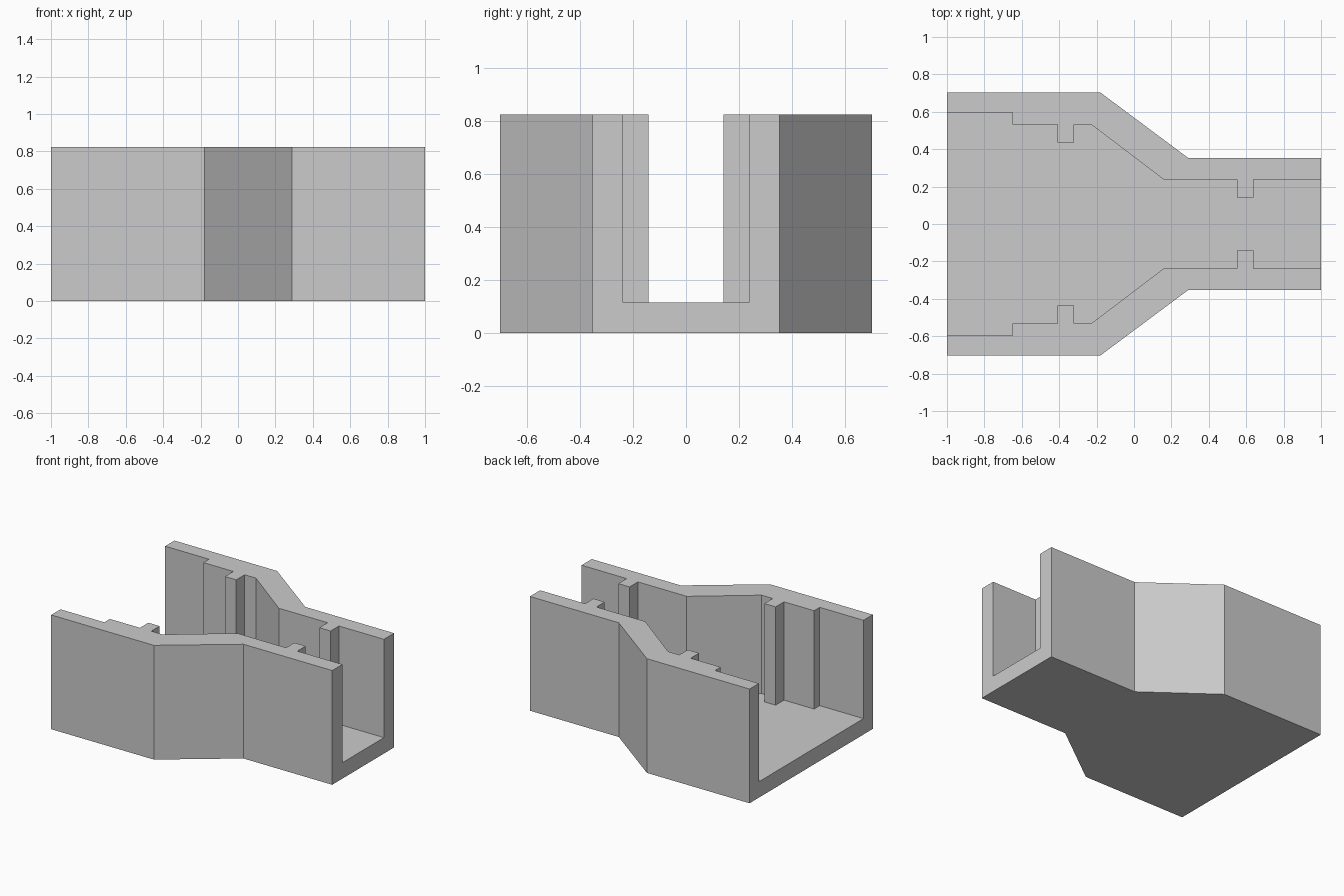
import bpy
import bmesh

if "Cube" in bpy.data.objects:
    bpy.data.objects.remove(bpy.data.objects["Cube"], do_unlink=True)

HEIGHT, FLOOR = 0.825, 0.115

# Plan outlines of one wall, from the wide end to the narrow end
outer = [(-1, 0.703), (-0.18, 0.703), (0.29, 0.353), (1, 0.353)]


def rib(x0, x1, wall_y, tip_y):
    """Square rib standing proud of the wall's inner face."""
    return [(x0, wall_y), (x0, tip_y), (x1, tip_y), (x1, wall_y)]


inner = ([(-1, 0.597), (-0.65, 0.597), (-0.65, 0.533)]
         + rib(-0.41, -0.32, 0.533, 0.437)
         + [(-0.23, 0.533), (0.16, 0.237)]
         + rib(0.55, 0.64, 0.237, 0.142)
         + [(1, 0.237)])

# Concrete material
mat = bpy.data.materials.new("light_grey")
mat.use_nodes = True
grey = (0.6, 0.6, 0.6, 1)
mat.diffuse_color = grey
mat.node_tree.nodes["Principled BSDF"].inputs["Base Color"].default_value = grey

bm = bmesh.new()


def row(path, side, z):
    return [bm.verts.new((x, side * y, z)) for x, y in path]


def strip(low, high):
    for i in range(len(low) - 1):
        bm.faces.new((low[i], low[i + 1], high[i + 1], high[i]))


# Both walls: outer face, inner face with ribs, and top
walls = []
for side in (1, -1):
    base, crest = row(outer, side, 0), row(outer, side, HEIGHT)
    foot, lip = row(inner, side, FLOOR), row(inner, side, HEIGHT)
    strip(base, crest)
    strip(foot, lip)
    bm.faces.new(crest + lip[::-1])
    walls.append((base, crest, foot, lip))

# Underside and channel floor
(base_a, crest_a, foot_a, lip_a), (base_b, crest_b, foot_b, lip_b) = walls
bm.faces.new(base_a + base_b[::-1])
bm.faces.new(foot_a + foot_b[::-1])

# U-shaped faces at both open ends
for e in (0, -1):
    bm.faces.new((base_a[e], crest_a[e], lip_a[e], foot_a[e],
                  foot_b[e], lip_b[e], crest_b[e], base_b[e]))

bmesh.ops.recalc_face_normals(bm, faces=bm.faces)
# Split the concave outlines cleanly
bmesh.ops.triangulate(bm, faces=[f for f in bm.faces if len(f.verts) > 4])

mesh = bpy.data.meshes.new("tapered_channel")
bm.to_mesh(mesh)
bm.free()
mesh.materials.append(mat)
channel = bpy.data.objects.new("tapered_channel", mesh)
bpy.context.collection.objects.link(channel)
